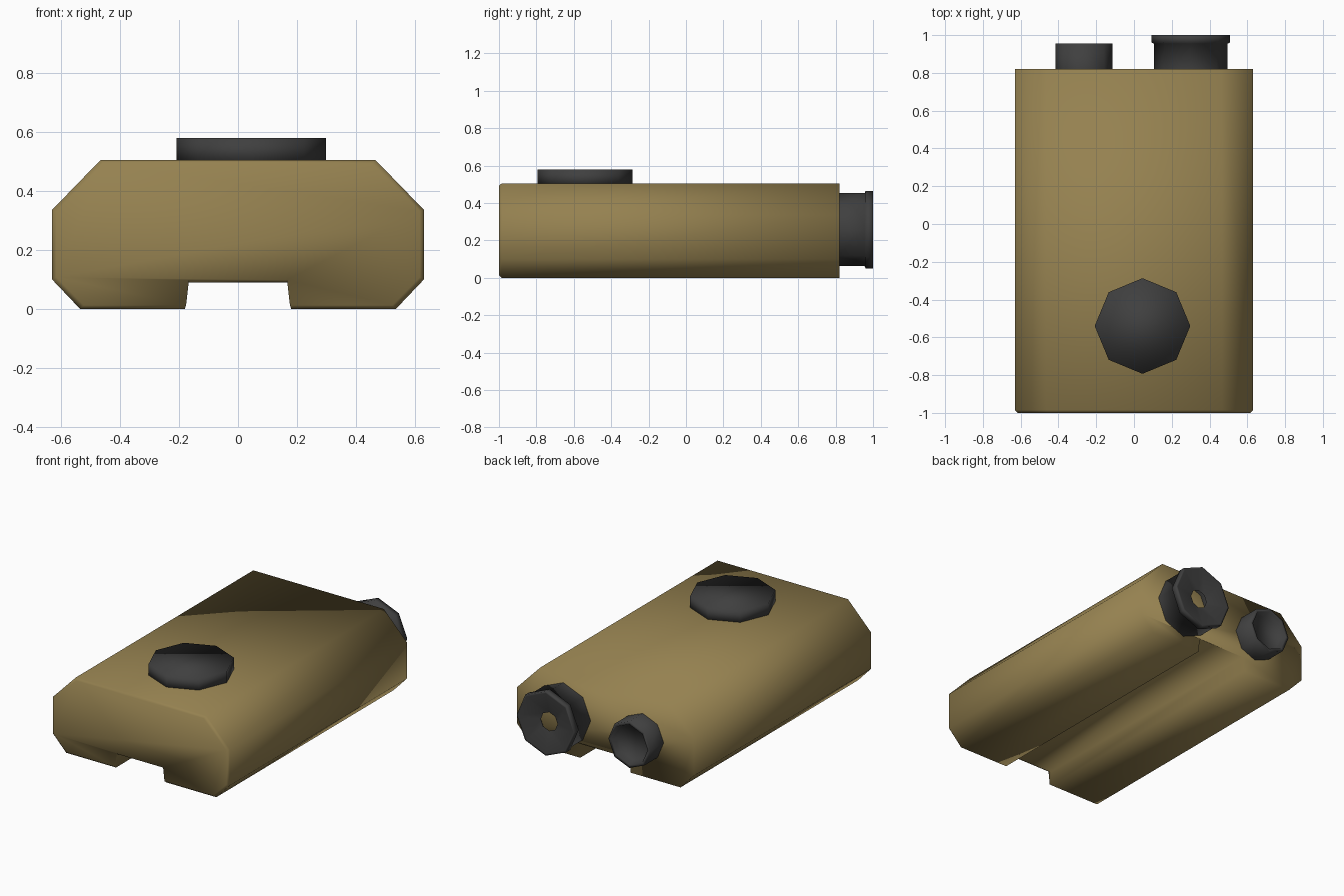
import bpy, bmesh, math

if "Cube" in bpy.data.objects:
    bpy.data.objects.remove(bpy.data.objects["Cube"])


def material(name, rgb):
    m = bpy.data.materials.new(name)
    m.diffuse_color = (*rgb, 1)
    m.use_nodes = True
    m.node_tree.nodes["Principled BSDF"].inputs["Base Color"].default_value = m.diffuse_color
    return m


TAN = material("tan_casing", (0.30, 0.22, 0.08))
BLACK = material("dark_rubber", (0.05, 0.05, 0.05))


def loft(name, rings, mat, cap_start=True, cap_end=True):
    """Skin a list of equal-length vertex rings and shade it smooth."""
    bm = bmesh.new()
    rows = [[bm.verts.new(p) for p in ring] for ring in rings]
    n = len(rows[0])
    for a, b in zip(rows, rows[1:]):
        for i in range(n):
            j = (i + 1) % n
            bm.faces.new((a[i], a[j], b[j], b[i]))
    if cap_start:
        bm.faces.new(rows[0][::-1])
    if cap_end:
        bm.faces.new(rows[-1])
    bmesh.ops.recalc_face_normals(bm, faces=bm.faces)
    for f in bm.faces:
        f.smooth = True
    me = bpy.data.meshes.new(name)
    bm.to_mesh(me)
    bm.free()
    me.materials.append(mat)
    ob = bpy.data.objects.new(name, me)
    bpy.context.collection.objects.link(ob)
    return ob


def octagon(r):
    return [(r * math.cos(k * math.pi / 4), r * math.sin(k * math.pi / 4)) for k in range(8)]


def tube_y(name, x, z, profile, cap_end):
    """Eight-sided turned part along y; profile is (radius, y)."""
    rings = [[(x + u, y, z + v) for u, v in octagon(r)] for r, y in profile]
    return loft(name, rings, BLACK, False, cap_end)


# Casing: chamfered profile with a rail groove underneath, thin front chamfer
half = [(0.17, 0.09), (0.18, 0.0), (0.535, 0.0), (0.63, 0.10), (0.63, 0.335), (0.465, 0.505)]
outline = half + [(-x, z) for x, z in reversed(half)]
front = [(x * 0.977, -1.0, 0.25 + (z - 0.25) * 0.95) for x, z in outline]
loft("casing", [front] + [[(x, y, z) for x, z in outline] for y in (-0.985, 0.82)], TAN)

# Round push button on top
loft("top_button",
     [[(0.045 + u, -0.54 + v, z) for u, v in octagon(0.253)] for z in (0.49, 0.578)], BLACK)

# Large emitter: barrel, raised rim, funnel face with open centre
tube_y("large_emitter", 0.30, 0.257,
       [(0.195, 0.81), (0.195, 0.955), (0.207, 0.96), (0.207, 1.0), (0.195, 1.0), (0.06, 0.965)], False)

# Small emitter: short barrel with recessed lens
tube_y("small_emitter", -0.265, 0.255,
       [(0.15, 0.81), (0.15, 0.955), (0.13, 0.955), (0.115, 0.915)], True)
